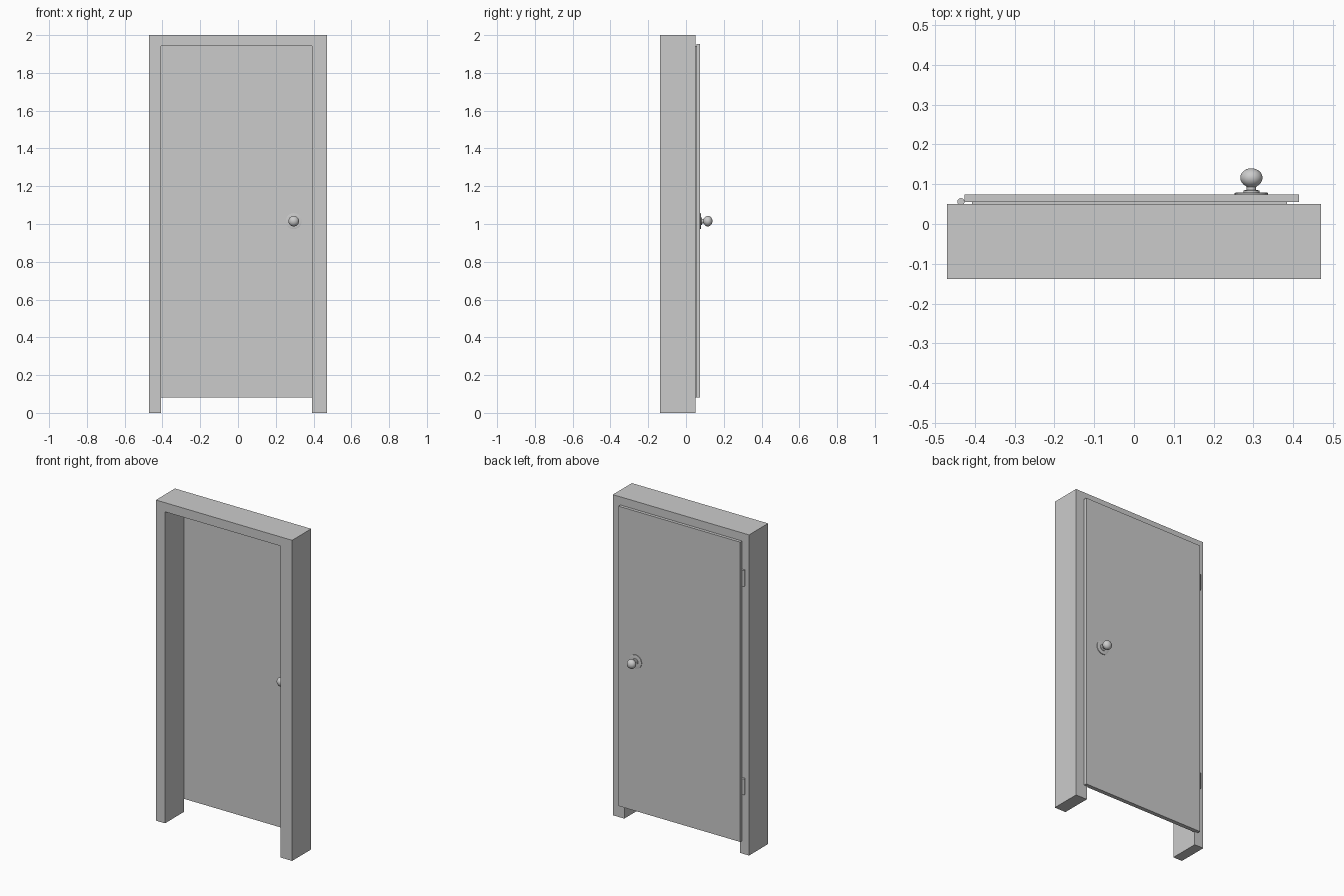
import bpy, bmesh, math

if "Cube" in bpy.data.objects:
    bpy.data.objects.remove(bpy.data.objects["Cube"])


def finish(name, bm, smooth=False):
    bmesh.ops.recalc_face_normals(bm, faces=bm.faces)
    mesh = bpy.data.meshes.new(name)
    bm.to_mesh(mesh)
    bm.free()
    ob = bpy.data.objects.new(name, mesh)
    bpy.context.collection.objects.link(ob)
    if smooth:
        bpy.ops.object.select_all(action='DESELECT')
        ob.select_set(True)
        bpy.context.view_layer.objects.active = ob
        bpy.ops.object.shade_smooth_by_angle(angle=math.radians(35))
    return ob


def extrude_y(name, outline, y0, y1):
    """Extrude an x-z outline from y0 to y1."""
    bm = bmesh.new()
    face = bm.faces.new([bm.verts.new((x, y0, z)) for x, z in outline])
    out = bmesh.ops.extrude_face_region(bm, geom=[face])
    verts = [g for g in out['geom'] if isinstance(g, bmesh.types.BMVert)]
    bmesh.ops.translate(bm, verts=verts, vec=(0, y1 - y0, 0))
    return finish(name, bm)


def panel(name, x0, x1, y0, y1, z0, z1):
    return extrude_y(name, [(x0, z0), (x1, z0), (x1, z1), (x0, z1)], y0, y1)


def lathe_y(name, profile, x, y, z, direction, steps=32):
    """Spin (radius, distance) profile round a y axis."""
    bm = bmesh.new()
    verts = [bm.verts.new((x + r, y + direction * d, z)) for r, d in profile]
    edges = [bm.edges.new(pair) for pair in zip(verts, verts[1:])]
    bmesh.ops.spin(bm, geom=verts + edges, cent=(x, y, z), axis=(0, 1, 0),
                   angle=math.tau, steps=steps)
    bmesh.ops.remove_doubles(bm, verts=bm.verts, dist=0.0001)
    return finish(name, bm, smooth=True)


# Door frame: upside-down U
extrude_y("door_frame", [(-0.47, 0), (-0.407, 0), (-0.407, 1.943), (0.391, 1.943),
                         (0.391, 0), (0.47, 0), (0.47, 2), (-0.47, 2)], -0.138, 0.05)

# Door: overlapping leaf with a thin rebate layer in front
panel("door_leaf", -0.426, 0.415, 0.055, 0.074, 0.082, 1.952)
panel("door_rebate", -0.407, 0.385, 0.048, 0.055, 0.082, 1.943)

# Knobs on both faces: rosette, stepped neck, flattened ball
profile = [(0, 0), (0.042, 0), (0.042, 0.004), (0.038, 0.005), (0.02, 0.005),
           (0.02, 0.01), (0.012, 0.012), (0.012, 0.019)]
for i in range(2, 13):
    a = math.pi * i / 12
    profile.append((0.028 * math.sin(a), 0.042 - 0.024 * math.cos(a)))
profile[-1] = (0, 0.066)
lathe_y("back_knob", profile, 0.295, 0.074, 1.015, 1)
lathe_y("front_knob", profile, 0.295, 0.048, 1.015, -1)

# Hinge barrels
for label, z in (("upper", 1.725), ("lower", 0.425)):
    bm = bmesh.new()
    bmesh.ops.create_cone(bm, cap_ends=True, segments=16, radius1=0.009,
                          radius2=0.009, depth=0.1)
    bmesh.ops.translate(bm, verts=bm.verts, vec=(-0.435, 0.056, z))
    finish(label + "_hinge", bm, smooth=True)
